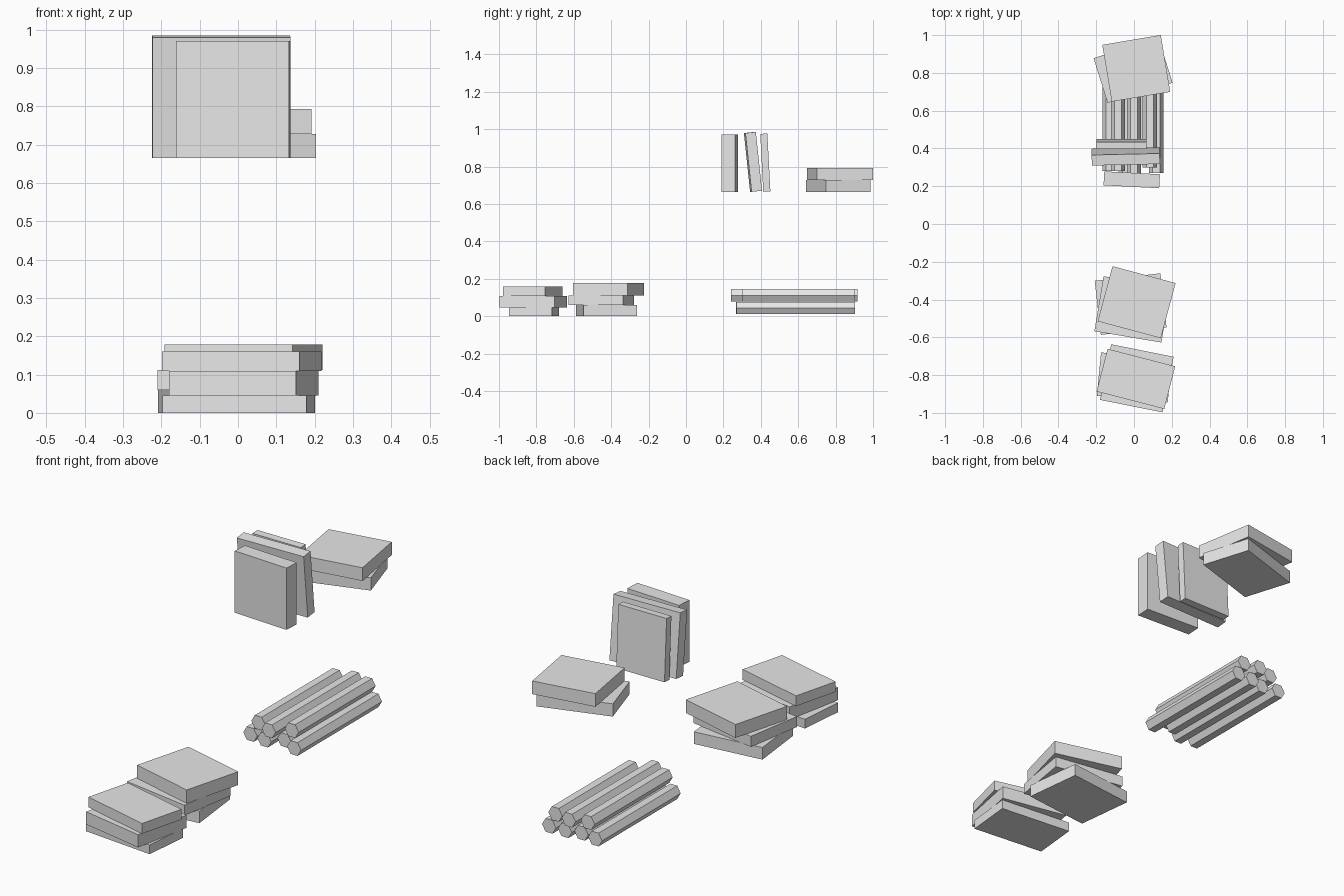
import bpy, bmesh
from math import cos, sin, pi, radians, sqrt
from mathutils import Matrix, Euler

if "Cube" in bpy.data.objects:
    bpy.data.objects.remove(bpy.data.objects["Cube"])

grey = bpy.data.materials.new("light_grey")
grey.diffuse_color = (0.8, 0.8, 0.8, 1)
grey.use_nodes = True
grey.node_tree.nodes["Principled BSDF"].inputs["Base Color"].default_value = grey.diffuse_color


def finish(name, bm):
    bmesh.ops.recalc_face_normals(bm, faces=bm.faces[:])
    me = bpy.data.meshes.new(name)
    bm.to_mesh(me)
    bm.free()
    me.materials.append(grey)
    ob = bpy.data.objects.new(name, me)
    bpy.context.collection.objects.link(ob)
    return ob


def book(name, size, centre, yaw, tilt=0):
    bm = bmesh.new()
    bmesh.ops.create_cube(bm, size=1)
    bmesh.ops.transform(bm, matrix=Matrix.Diagonal((*size, 1)), verts=bm.verts[:])
    ob = finish(name, bm)
    ob.location = centre
    ob.rotation_euler = Euler((radians(tilt), 0, radians(yaw)))


def scroll(name, x, z, y0, y1, r=0.038):
    # six-sided roll lying along y, with a flat side down
    bm = bmesh.new()
    ring = [bm.verts.new((r * cos(k * pi / 3), y0, r * sin(k * pi / 3))) for k in range(6)]
    face = bm.faces.new(ring)
    out = bmesh.ops.extrude_face_region(bm, geom=[face], use_keep_orig=True)
    new = [v for v in out["geom"] if isinstance(v, bmesh.types.BMVert)]
    bmesh.ops.translate(bm, verts=new, vec=(0, y1 - y0, 0))
    finish(name, bm).location = (x, 0, z)


# Flat stacks: width, depth, z bottom, z top, x, y, yaw
stacks = {
    "front_stack_book": [
        (0.377, 0.230, 0.000, 0.046, 0.002, -0.813, -5.6),
        (0.337, 0.300, 0.046, 0.109, 0.015, -0.817, -11.3),
        (0.370, 0.233, 0.109, 0.160, 0.010, -0.820, -14.5)],
    "middle_stack_book": [
        (0.350, 0.288, 0.000, 0.060, -0.018, -0.424, 6.5),
        (0.360, 0.295, 0.060, 0.112, -0.008, -0.452, -9.5),
        (0.346, 0.302, 0.112, 0.178, 0.014, -0.414, -15)],
    "upper_stack_book": [
        (0.360, 0.249, 0.665, 0.728, -0.005, 0.813, 17.4),
        (0.314, 0.305, 0.728, 0.793, 0.012, 0.824, 9.5)],
}
for name, rows in stacks.items():
    for i, (w, d, z0, z1, x, y, yaw) in enumerate(rows):
        book(f"{name}_{i + 1}", (w, d, z1 - z0), (x, y, (z0 + z1) / 2), yaw)

# Standing books on the upper level
book("standing_book_1", (0.295, 0.074, 0.306), (-0.012, 0.234, 0.818), -3)
book("standing_book_2", (0.360, 0.056, 0.316), (-0.044, 0.358, 0.825), 1.3, 6)
book("standing_book_3", (0.264, 0.038, 0.310), (-0.066, 0.424, 0.821), 0, 3)

# Pile of scrolls, four below and three above
h = 0.038 * sqrt(3)
low = [(-0.129, 0.280, 0.895), (-0.043, 0.267, 0.880), (0.033, 0.315, 0.900), (0.118, 0.270, 0.903)]
high = [(-0.085, 0.280, 0.890), (0.000, 0.240, 0.918), (0.084, 0.300, 0.902)]
for i, (x, a, b) in enumerate(low):
    scroll(f"lower_scroll_{i + 1}", x, 0.011 + h / 2, a, b)
for i, (x, a, b) in enumerate(high):
    scroll(f"upper_scroll_{i + 1}", x, 0.013 + 1.5 * h, a, b)
